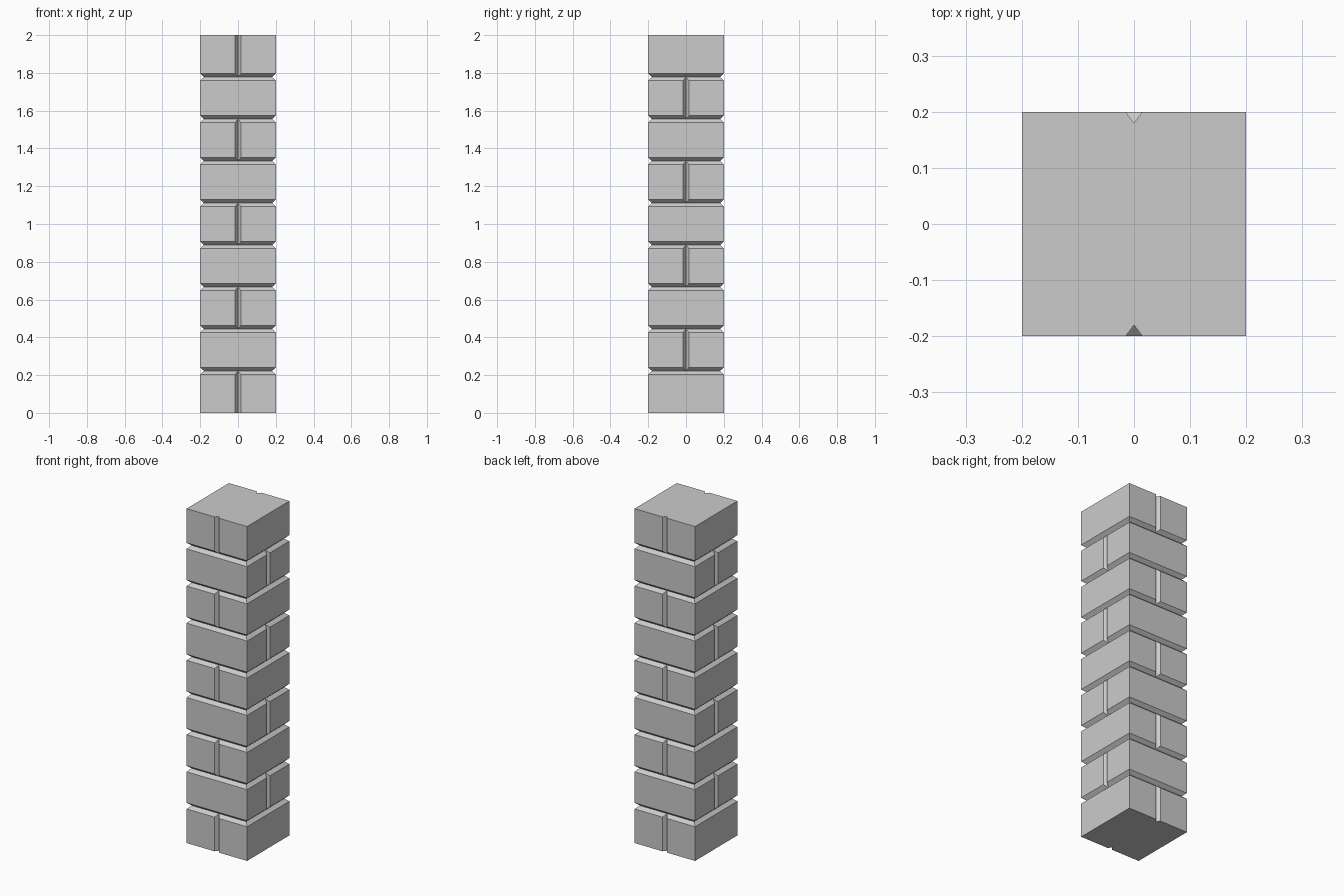
import bpy, bmesh, math
from mathutils import Matrix

if "Cube" in bpy.data.objects:
    bpy.data.objects.remove(bpy.data.objects["Cube"])

COURSES = 9
H = 2.0 / COURSES      # course height
R = 0.2                # half width of the pillar
DEPTH = 0.02           # depth of all V joints
RISE = 0.018           # half height of horizontal joints
HALF = 0.015           # half width of vertical joints


def outline(bm, inset, z):
    """Square ring with a V notch front and back; notch closes at full inset."""
    r = R - inset
    w = HALF * (1 - inset / DEPTH)
    half = [(r, -r), (r, r), (w, r), (0, R - DEPTH), (-w, r)]
    pts = half[1:] + [(-x, -y) for x, y in half[1:]] + []
    # second half already holds the opposite corner; add the remaining two corners
    pts = [(r, -r), (r, r), (w, r), (0, R - DEPTH), (-w, r),
           (-r, r), (-r, -r), (-w, -r), (0, DEPTH - R), (w, -r)]
    return [bm.verts.new((x, y, z)) for x, y in pts]


def course(index):
    bm = bmesh.new()
    levels = []
    # chamfered lower edge, except on the ground course
    levels += [(0, 0)] if index == 0 else [(DEPTH, 0), (0, RISE)]
    # chamfered upper edge, except on the top course
    levels += [(0, H)] if index == COURSES - 1 else [(0, H - RISE), (DEPTH, H)]
    rings = [outline(bm, inset, z) for inset, z in levels]
    n = len(rings[0])
    for a, b in zip(rings, rings[1:]):
        for i in range(n):
            j = (i + 1) % n
            bm.faces.new((a[i], a[j], b[j], b[i]))
    bm.faces.new(rings[0][::-1])
    bm.faces.new(rings[-1])
    bmesh.ops.remove_doubles(bm, verts=bm.verts, dist=1e-5)
    bmesh.ops.recalc_face_normals(bm, faces=bm.faces)
    # alternate courses turn a quarter so the vertical joints stagger
    turn = Matrix.Rotation(math.pi / 2 * (index % 2), 4, 'Z')
    bm.transform(Matrix.Translation((0, 0, index * H)) @ turn)
    name = f"brick_course_{index + 1}"
    mesh = bpy.data.meshes.new(name)
    bm.to_mesh(mesh)
    bm.free()
    bpy.context.collection.objects.link(bpy.data.objects.new(name, mesh))


# stacked brick courses
for k in range(COURSES):
    course(k)
